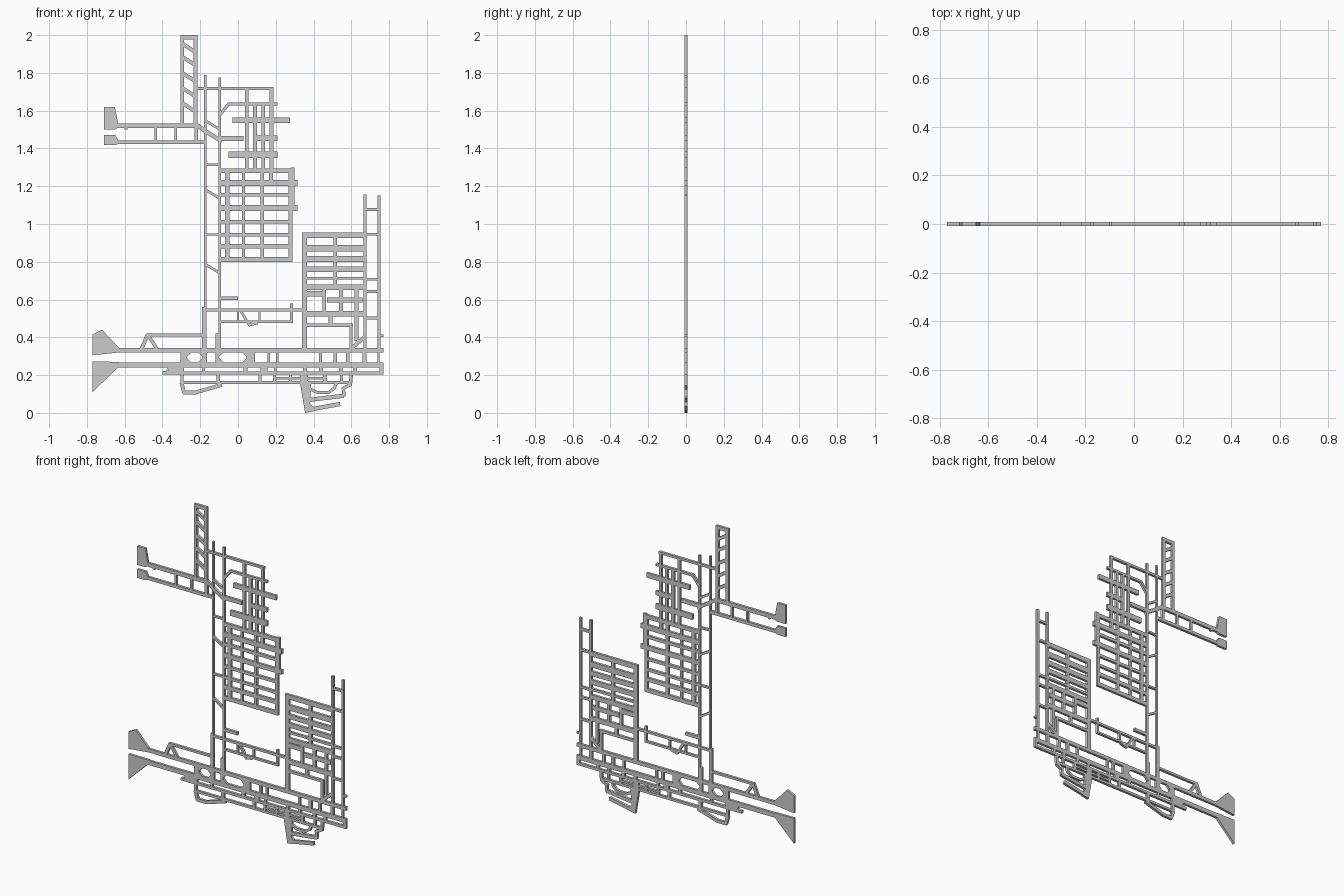
import bpy, bmesh
from mathutils import Vector
from mathutils.geometry import delaunay_2d_cdt

THICK = 0.016


def rect(x0, x1, z0, z1):
    return [(x0, z0), (x1, z0), (x1, z1), (x0, z1)]


def rows(x0, x1, spans):
    return [rect(x0, x1, a, b) for a, b in spans]


def cols(z0, z1, spans):
    return [rect(a, b, z0, z1) for a, b in spans]


def beam(w, *pts):
    """Chain of straight strips of width w through the points."""
    out = []
    for p, q in zip(pts, pts[1:]):
        p, q = Vector(p), Vector(q)
        d = (q - p).normalized() * w / 2
        n = Vector((-d.y, d.x))
        p, q = p - d * 0.5, q + d * 0.5
        out.append([tuple(v) for v in (p - n, q - n, q + n, p + n)])
    return out


def fillets(x0, x1, z0, z1, c):
    """Four corner wedges that chamfer a rectangular opening."""
    out = []
    for x, sx in ((x0, 1), (x1, -1)):
        for z, sz in ((z0, 1), (z1, -1)):
            out.append([(x, z), (x + sx * c, z), (x, z + sz * c)])
    return out


def plate(name, polys):
    """Merge overlapping outlines into one flat sheet and thicken it."""
    verts, faces = [], []
    for p in polys:
        area = sum(a[0] * b[1] - b[0] * a[1] for a, b in zip(p, p[1:] + p[:1]))
        if area < 0:
            p = p[::-1]
        faces.append(list(range(len(verts), len(verts) + len(p))))
        verts += [Vector(v) for v in p]
    vs, _, fs, _, _, src = delaunay_2d_cdt(verts, [], faces, 0, 1e-5)
    bm = bmesh.new()
    bv = [bm.verts.new((v.x, 0, v.y)) for v in vs]
    for f, s in zip(fs, src):
        if s:
            bm.faces.new([bv[i] for i in f])
    loose = [v for v in bm.verts if not v.link_faces]
    bmesh.ops.delete(bm, geom=loose, context='VERTS')
    bmesh.ops.recalc_face_normals(bm, faces=bm.faces)
    me = bpy.data.meshes.new(name)
    bm.to_mesh(me)
    bm.free()
    ob = bpy.data.objects.new(name, me)
    bpy.context.collection.objects.link(ob)
    m = ob.modifiers.new("thickness", 'SOLIDIFY')
    m.thickness = THICK
    m.offset = 0


# tall ladder at the upper left, with slanted rungs
p = cols(1.53, 2.0, [(-.305, -.287), (-.235, -.215)])
p += [rect(-.305, -.215, 1.977, 2.0)]
for z in (1.955, 1.885, 1.80, 1.72, 1.64):
    p += beam(.02, (-.295, z), (-.225, z - .045))
plate("upper_ladder", p)

# left arm with two flared ends
p = [rect(-.645, -.21, 1.508, 1.533), rect(-.645, -.17, 1.423, 1.443)]
p += cols(1.43, 1.52, [(-.443, -.43), (-.335, -.322), (-.23, -.212)])
p += [rect(-.6, -.585, 1.5, 1.52)]
p += [[(-.71, 1.62), (-.652, 1.62), (-.635, 1.533), (-.635, 1.51), (-.65, 1.5), (-.71, 1.5)],
      [(-.71, 1.472), (-.65, 1.472), (-.635, 1.445), (-.635, 1.423), (-.65, 1.417), (-.71, 1.417)]]
plate("left_arm", p)

# twin vertical avenues and their links
p = [rect(-.18, -.167, .34, 1.79), rect(-.104, -.09, .34, 1.775),
     rect(-.19, -.17, .34, .56), rect(-.118, -.098, .34, .42)]
p += rows(-.175, -.1, [(1.308, 1.32), (.938, .95)])
for z, w in ((1.545, .014), (1.18, .014), (.785, .014)):
    p += beam(w, (-.17, z), (-.1, z - .042))
p += beam(.022, (-.215, 1.522), (-.17, 1.49), (-.09, 1.44))
p += beam(.016, (-.098, 1.575), (-.05, 1.635))
plate("twin_avenues", p)

# upper centre grid
p = [rect(-.22, .188, 1.71, 1.725), rect(-.055, .21, 1.627, 1.642),
     rect(-.03, .275, 1.535, 1.565), rect(-.09, .03, 1.44, 1.465),
     rect(.08, .21, 1.44, 1.468), rect(-.05, .21, 1.35, 1.385)]
p += [rect(.036, .056, 1.29, 1.715), rect(.08, .1, 1.29, 1.635),
      rect(.125, .143, 1.29, 1.635), rect(.168, .187, 1.29, 1.725)]
plate("upper_grid", p)

# lower centre grid
p = []
for x1, a, b in ((.30, 1.27, 1.295), (.315, 1.2, 1.232), (.30, 1.145, 1.165),
                 (.315, 1.07, 1.1), (.288, 1.003, 1.022), (.288, .935, .953),
                 (.288, .87, .895), (.288, .8, .825)):
    p.append(rect(-.098, x1, a, b))
p += cols(.8, 1.29, [(-.068, -.045), (.022, .038), (.12, .138), (.268, .288)])
p += [rect(.165, .185, 1.2, 1.29), rect(.28, .3, 1.07, 1.3)]
plate("lower_grid", p)

# small branch between the avenues and the right block
p = [rect(-.17, .345, .538, .553), rect(-.09, .29, .475, .488), rect(.275, .29, .475, .58)]
p += cols(.48, .545, [(-.005, .006), (.108, .12)])
p += beam(.014, (.015, .54), (.06, .465), (.1, .475))
p += [rect(-.09, 0, .597, .617)]
plate("centre_branch", p)

# dense block on the right
p = rows(.338, .68, [(.925, .955), (.855, .89), (.8, .83), (.745, .775), (.705, .72),
                     (.65, .68), (.51, .54)])
p += [rect(.338, .45, .615, .645), rect(.47, .66, .585, .612), rect(.338, .61, .455, .472)]
p += [rect(.338, .366, .34, .955), rect(.505, .525, .65, .955), rect(.447, .467, .53, .66),
      rect(.535, .555, .53, .66), rect(.618, .637, .38, .66), rect(.59, .606, .34, .47),
      rect(.48, .5, .46, .53)]
plate("right_block", p)

# two long avenues right of the block
p = [rect(.664, .68, .34, 1.155), rect(.738, .754, .34, 1.15)]
p += rows(.67, .745, [(1.07, 1.085), (.938, .953), (.7, .715), (.635, .65), (.495, .51)])
p += beam(.02, (.605, .345), (.668, .4))
p += [rect(.745, .77, .403, .415)]
plate("right_avenues", p)

# main street: long parallel roads with flared left ends
p = [rect(-.64, .77, .32, .343), rect(-.64, .77, .24, .268), rect(-.4, .77, .203, .22),
     rect(-.305, .6, .152, .168)]
p += [[(-.77, .415), (-.72, .44), (-.63, .345), (-.63, .32), (-.77, .305)],
      [(-.77, .272), (-.63, .27), (-.63, .245), (-.77, .11)],
      [(-.4, .203), (-.3, .203), (-.29, .245), (-.38, .245), (-.37, .225), (-.4, .22)]]
p += cols(.25, .335, [(-.305, -.27), (-.19, -.165), (-.12, -.1), (.045, .09), (.155, .17),
                      (.2, .215), (.43, .445), (.505, .525), (.572, .59), (.66, .68), (.738, .75)])
p += fillets(-.27, -.19, .268, .32, .022) + fillets(-.1, .045, .268, .32, .022)
p += cols(.21, .25, [(-.3, -.285), (-.19, -.175), (.03, .05), (.12, .155), (.19, .205),
                     (.345, .365), (.43, .45), (.535, .555), (.61, .63), (.75, .77)])
p += cols(.16, .21, [(-.305, -.288), (-.115, -.095), (.108, .125), (.185, .2),
                     (.27, .285), (.33, .37), (.45, .47), (.54, .555)])
p += [rect(.2, .45, .178, .19)]
plate("main_street", p)

# raised side road above the main street
p = [rect(-.485, -.18, .405, .42)]
p += beam(.02, (-.48, .41), (-.51, .34)) + beam(.018, (-.475, .41), (-.43, .34))
plate("side_road", p)

# loop hanging below on the left
plate("lower_left_loop", beam(.02, (-.298, .155), (-.285, .108), (-.225, .108), (-.09, .147)))

# wedge and winding lanes below on the right
p = [[(.328, .16), (.388, .16), (.382, .05), (.4, .03), (.4, .008), (.355, 0)]]
p += beam(.022, (.37, .016), (.535, .046)) + beam(.022, (.385, .07), (.555, .09))
p += beam(.018, (.56, .09), (.558, .13), (.595, .15), (.6, .2))
p += beam(.016, (.385, .125), (.42, .108), (.48, .108), (.51, .13), (.52, .155))
plate("lower_right_lanes", p)
